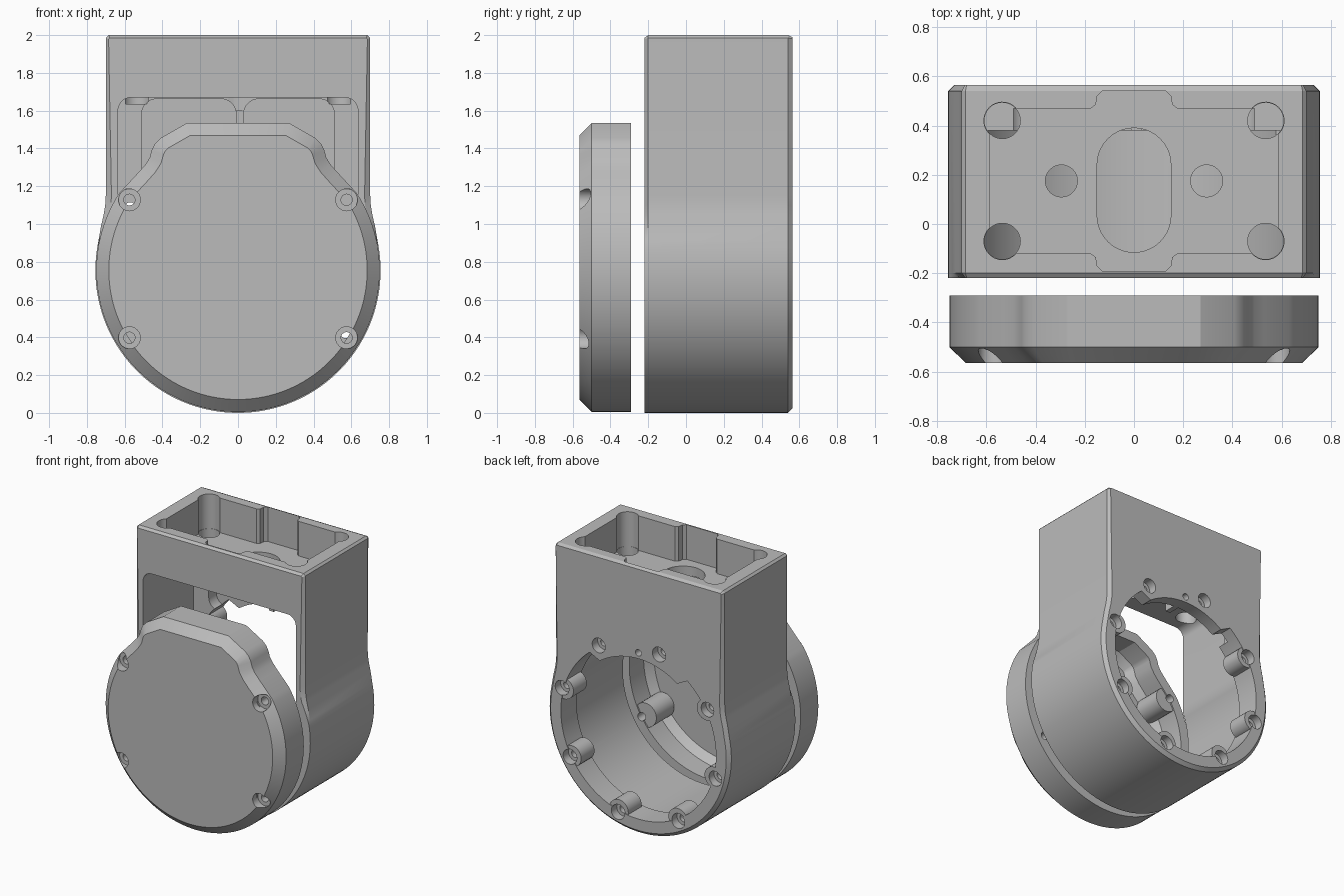
import bpy, bmesh, math
from mathutils import Vector

if "Cube" in bpy.data.objects:
    bpy.data.objects.remove(bpy.data.objects["Cube"])

grey = bpy.data.materials.new("plain_grey")
grey.diffuse_color = (0.5, 0.5, 0.5, 1)
grey.use_nodes = True
grey.node_tree.nodes["Principled BSDF"].inputs["Base Color"].default_value = grey.diffuse_color
CZ = 0.755  # height of the bore axis


def arc(cx, cy, r, a0, a1, n):
    return [(cx + r * math.cos(math.radians(a0 + (a1 - a0) * i / n)),
             cy + r * math.sin(math.radians(a0 + (a1 - a0) * i / n))) for i in range(n + 1)]


def circle(cx, cy, r, n=32):
    return arc(cx, cy, r, 0, 360, n)[:-1]


def rounded(x0, y0, x1, y1, r, n=8):
    return (arc(x1 - r, y0 + r, r, -90, 0, n) + arc(x1 - r, y1 - r, r, 0, 90, n)
            + arc(x0 + r, y1 - r, r, 90, 180, n) + arc(x0 + r, y0 + r, r, 180, 270, n))


def mirror_x(half):
    """Close a right-hand outline that runs from bottom to top."""
    return half + [(-x, y) for x, y in reversed(half) if abs(x) > 1e-5]


def inset(pts, d):
    """Mitred inward offset of a counter-clockwise outline; d is a number or f(x, y)."""
    out, n = [], len(pts)
    for i, p in enumerate(pts):
        p = Vector(p)
        e1 = (p - Vector(pts[i - 1])).normalized()
        e2 = (Vector(pts[(i + 1) % n]) - p).normalized()
        n1, n2 = Vector((-e1.y, e1.x)), Vector((-e2.y, e2.x))
        k = d(p.x, p.y) if callable(d) else d
        out.append(tuple(p + (n1 + n2) * (k / max(0.3, 1 + n1.dot(n2)))))
    return out


def loft(name, pts, sections, axis='Y'):
    """Solid through inset copies of one outline; sections = (position, inset)."""
    bm = bmesh.new()
    rings = []
    for w, d in sections:
        rings.append([bm.verts.new((u, w, v) if axis == 'Y' else (u, v, w)) for u, v in inset(pts, d)])
    n = len(pts)
    for a, b in zip(rings, rings[1:]):
        for i in range(n):
            j = (i + 1) % n
            bm.faces.new((a[i], a[j], b[j], b[i]))
    bm.faces.new(rings[0])
    bm.faces.new(rings[-1])
    bmesh.ops.recalc_face_normals(bm, faces=bm.faces[:])
    me = bpy.data.meshes.new(name)
    bm.to_mesh(me)
    bm.free()
    me.materials.append(grey)
    ob = bpy.data.objects.new(name, me)
    bpy.context.collection.objects.link(ob)
    return ob


def combine(ob, pts, w0, w1, axis='Y', op='DIFFERENCE'):
    """Cut or add a prism; w0/w1 may be replaced by a section list in w0."""
    sections = w0 if isinstance(w0, list) else [(w0, 0), (w1, 0)]
    tool = loft("tool", pts, sections, axis)
    tool.hide_render = True
    m = ob.modifiers.new("bool", 'BOOLEAN')
    m.operation, m.solver, m.object = op, 'EXACT', tool
    dg = bpy.context.evaluated_depsgraph_get()
    me = bpy.data.meshes.new_from_object(ob.evaluated_get(dg))
    ob.modifiers.clear()
    ob.data = me
    bpy.data.objects.remove(tool)


def finish(ob):
    bpy.ops.object.select_all(action='DESELECT')
    ob.select_set(True)
    bpy.context.view_layer.objects.active = ob
    bpy.ops.object.shade_smooth_by_angle(angle=math.radians(25))


# --- housing: round lower body blending into a box, chamfered edges
outer = mirror_x(arc(0, CZ, 0.755, -90, 12, 40)
                 + [(0.725, 0.99), (0.711, 1.05), (0.703, 1.1), (0.70, 1.15), (0.70, 1.985), (0.685, 2.0)])


def front_bevel(x, z):
    return 0.015 if z > 1.9 else 0.03 * min(1, max(0, (z - 0.9) / 0.15))


housing = loft("housing", outer, [(-0.22, front_bevel), (-0.20, 0), (0.54, 0), (0.565, lambda x, z: 0.012 if z > 1.9 else 0.025)])

# front cavity: bore plus rectangular window
cavity = mirror_x(arc(0, CZ, 0.68, -90, 20.9, 40) + [(0.635, 1.05)] + arc(0.565, 1.60, 0.07, 0, 90, 8))
combine(housing, cavity, -0.3, 0.38)

# rear opening with a deeper flange along its top
rear = arc(0, CZ, 0.56, 55, 125, 20) + arc(0, CZ, 0.645, 129, 411, 72)
combine(housing, rear, 0.33, 0.7)

# two recesses in the inner rear wall
for x0, x1 in ((0.03, 0.51), (-0.51, -0.01)):
    combine(housing, rounded(x0, 1.2, x1, 1.662, 0.08), 0.35, 0.47)

# rear screw bosses, counterbores and holes
ring = [(math.cos(math.radians(a)), math.sin(math.radians(a)), a) for a in range(15, 375, 45)]
for c, s, a in ring:
    if a not in (60, 105):
        combine(housing, circle(0.645 * c, CZ + 0.645 * s, 0.078), 0.40, 0.558, op='UNION')
for c, s, a in ring:
    combine(housing, circle(0.66 * c, CZ + 0.66 * s, 0.055, 24), 0.50, 0.7)
    combine(housing, circle(0.66 * c, CZ + 0.66 * s, 0.03, 16), 0.36, 0.7)
combine(housing, circle(0, CZ + 0.605, 0.025, 16), 0.36, 0.7)

# top pocket with relieved corners and centre bumps
PY = 0.175
quarter = ([(0.585, 0.0)] + arc(0.535, 0.245, 0.075, -48, 138, 18)
           + [(0.45, 0.295), (0.175, 0.295), (0.155, 0.31), (0.15, 0.345), (0.13, 0.365)])
upper = quarter + [(-x, y) for x, y in reversed(quarter)]
pocket = upper + [(-x, -y) for x, y in upper[1:-1]]
combine(housing, [(x, y + PY) for x, y in pocket], 1.74, 2.1, 'Z')

# floor openings: centre slot, two round holes, four corner holes
slot = arc(0, 0.24, 0.15, 0, 180, 20) + arc(0, 0.035, 0.15, 180, 360, 20)
combine(housing, slot, 1.60, 1.8, 'Z')
for sx in (-1, 1):
    combine(housing, circle(sx * 0.295, PY, 0.065), 1.6, 1.8, 'Z')
    for sy in (-1, 1):
        combine(housing, circle(sx * 0.535, PY + sy * 0.245, 0.073), 1.635, 1.8, 'Z')
finish(housing)

# --- cover: round cap with a raised top, chamfered front, hollow back
cap = mirror_x(arc(0, CZ, 0.75, -90, 33, 44)
               + [(0.53, 1.27), (0.49, 1.315), (0.468, 1.35), (0.457, 1.39), (0.44, 1.425), (0.41, 1.455), (0.27, 1.535)])
cover = loft("cover", cap, [(-0.565, 0.066), (-0.50, 0), (-0.29, 0)])
combine(cover, cap, [(-0.52, 0.12), (-0.46, 0.075), (-0.25, 0.075)], None)

# cover screw posts, counterbores and holes
posts = [(sx * 0.575, CZ + 0.008 + sz * 0.365) for sx in (-1, 1) for sz in (-1, 1)]
for x, z in posts:
    combine(cover, circle(x * 0.95, CZ + (z - CZ) * 0.95, 0.09), -0.512, -0.30, op='UNION')
for x, z in posts:
    combine(cover, circle(x, z, 0.058, 24), -0.7, -0.502)
    combine(cover, circle(x, z, 0.03, 16), -0.7, -0.2)
finish(cover)
